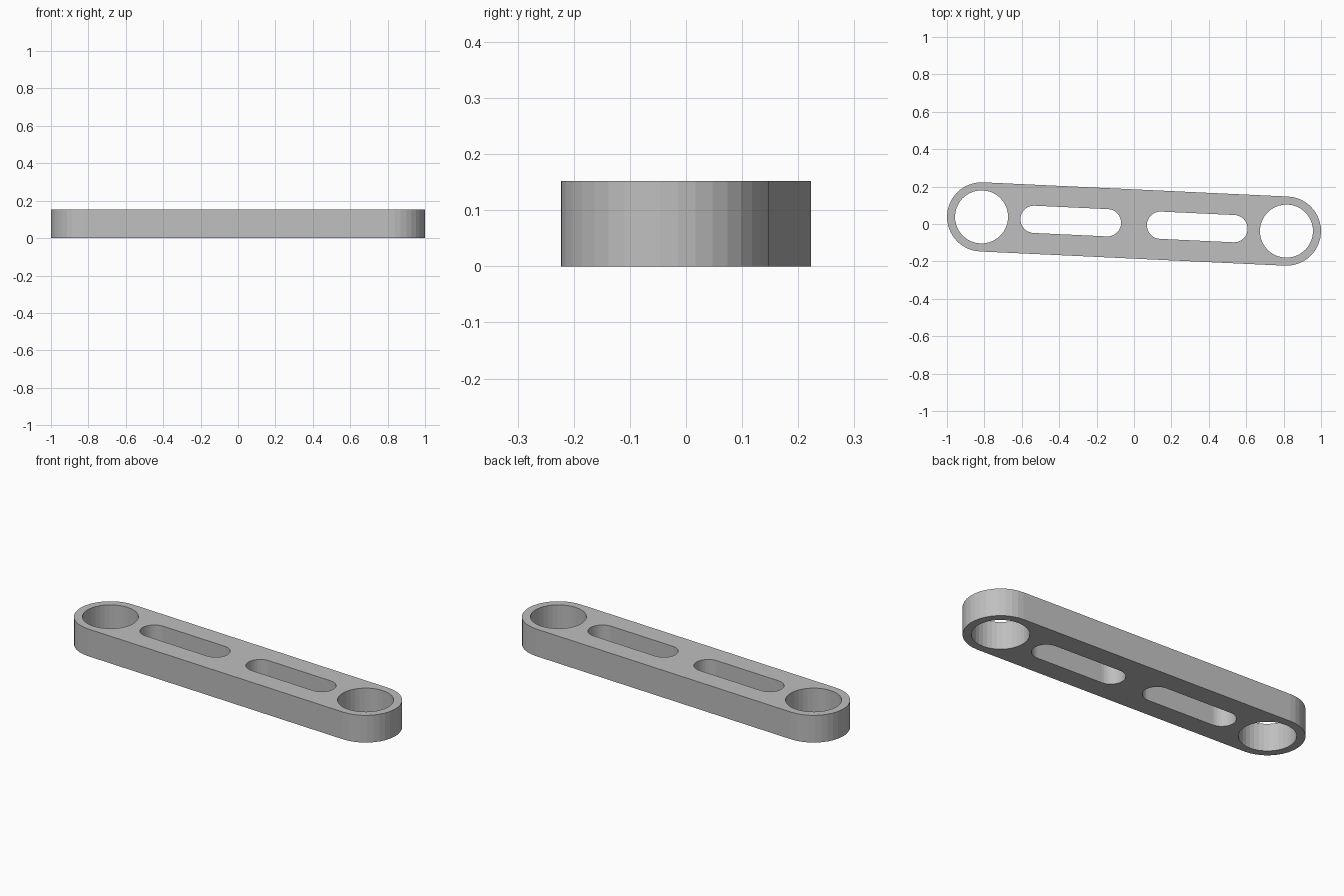
import bpy, bmesh
from math import pi, cos, sin, atan2, hypot

if "Cube" in bpy.data.objects:
    bpy.data.objects.remove(bpy.data.objects["Cube"], do_unlink=True)

THICKNESS = 0.152
END = (-0.815, 0.038)          # centre of the left-hand bore
TILT = atan2(-END[1], -END[0])
HALF = hypot(*END)
STEPS = 18                     # segments per half circle


def capsule(a, b, r):
    """Rounded slot outline from a to b along the link axis; a circle if a == b."""
    pts = []
    for centre, start in ((b, -pi / 2), (a, pi / 2)):
        for i in range(STEPS + 1):
            t = start + pi * i / STEPS
            pts.append((centre + r * cos(t), r * sin(t)))
    if a == b:
        pts = pts[:STEPS] + pts[STEPS + 1:-1]
    return [(x * cos(TILT) - y * sin(TILT), x * sin(TILT) + y * cos(TILT)) for x, y in pts]


# Outer outline, end bores and lightening slots
outlines = [capsule(-HALF, HALF, 0.185)]
for s in (-1, 1):
    outlines.append(capsule(s * HALF, s * HALF, 0.142))
    outlines.append(capsule(*sorted((s * 0.142, s * 0.535)), 0.073))

# Fill the flat profile and extrude it
bm = bmesh.new()
for pts in outlines:
    verts = [bm.verts.new((x, y, 0)) for x, y in pts]
    for i, v in enumerate(verts):
        bm.edges.new((verts[i - 1], v))
bmesh.ops.triangle_fill(bm, edges=bm.edges[:], use_beauty=True)
result = bmesh.ops.extrude_face_region(bm, geom=bm.faces[:], use_keep_orig=True)
top = [g for g in result["geom"] if isinstance(g, bmesh.types.BMVert)]
bmesh.ops.translate(bm, verts=top, vec=(0, 0, THICKNESS))
bmesh.ops.recalc_face_normals(bm, faces=bm.faces[:])

mesh = bpy.data.meshes.new("link_arm")
bm.to_mesh(mesh)
bm.free()
link = bpy.data.objects.new("link_arm", mesh)
bpy.context.collection.objects.link(link)

# Plain grey finish
grey = bpy.data.materials.new("grey")
grey.use_nodes = True
colour = (0.52, 0.52, 0.52, 1)
grey.diffuse_color = colour
grey.node_tree.nodes["Principled BSDF"].inputs["Base Color"].default_value = colour
mesh.materials.append(grey)
